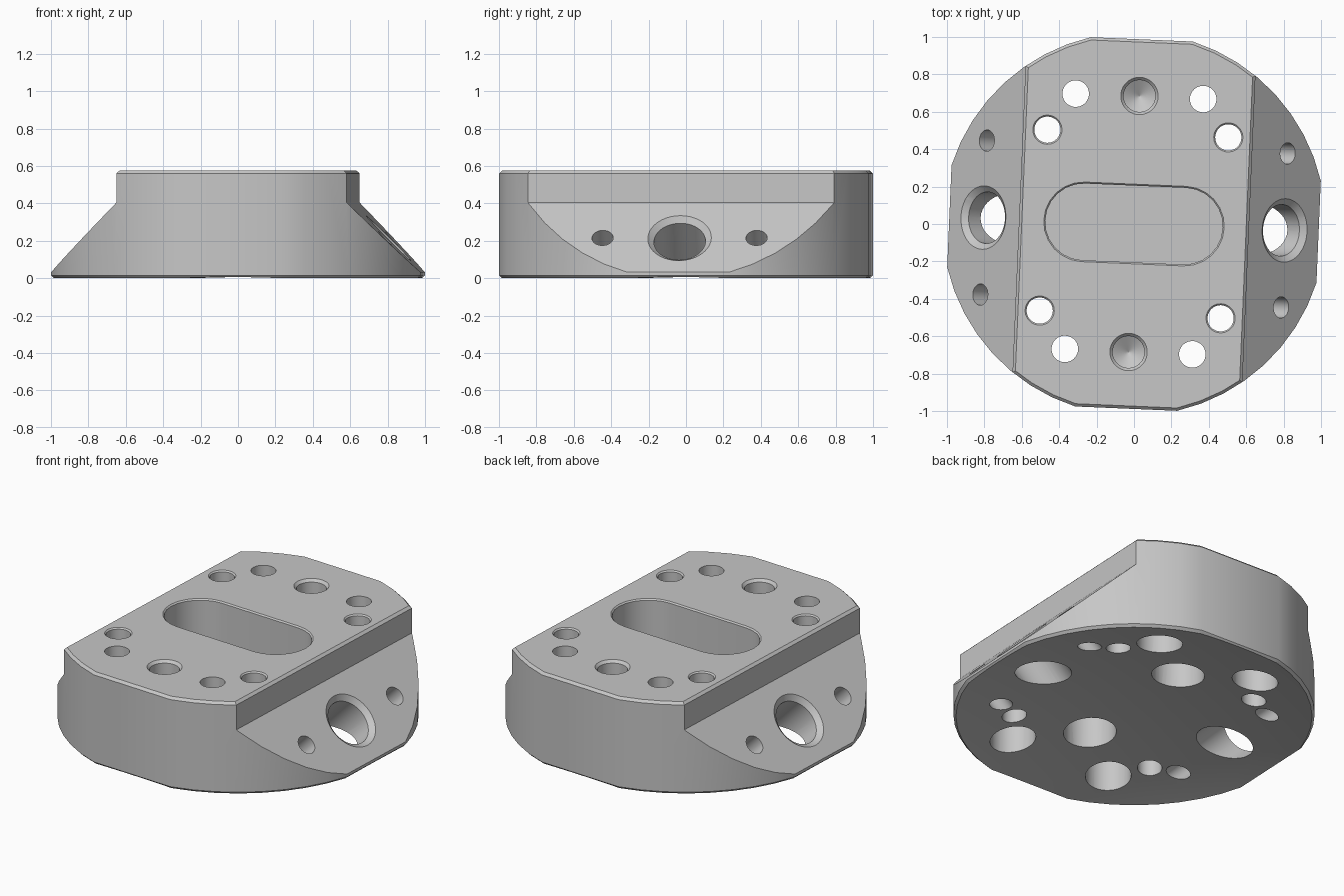
import bpy, bmesh, math
from mathutils import Vector, Matrix

cube = bpy.data.objects.get("Cube")
if cube:
    bpy.data.objects.remove(cube, do_unlink=True)

HEIGHT = 0.575
FLAT = 0.988      # half width across the four flats
RADIUS = 1.025    # round corners between the flats
EDGE = 0.015      # small chamfer
SLOPE = 1.02      # the 45 degree shoulders lie on x + z = SLOPE
TURN = math.radians(-2.44)

metal = bpy.data.materials.new("plain_grey_metal")
metal.use_nodes = True
grey = (0.57, 0.57, 0.57, 1)
metal.diffuse_color = grey
metal.node_tree.nodes["Principled BSDF"].inputs["Base Color"].default_value = grey


def make(name, bm):
    bmesh.ops.recalc_face_normals(bm, faces=bm.faces)
    mesh = bpy.data.meshes.new(name)
    bm.to_mesh(mesh)
    bm.free()
    mesh.materials.append(metal)
    ob = bpy.data.objects.new(name, mesh)
    bpy.context.collection.objects.link(ob)
    return ob


def loft(name, rings):
    """Closed solid through rings of equal point count."""
    bm = bmesh.new()
    loops = [[bm.verts.new(p) for p in ring] for ring in rings]
    n = len(loops[0])
    for a, b in zip(loops, loops[1:]):
        for i in range(n):
            j = (i + 1) % n
            bm.faces.new((a[i], a[j], b[j], b[i]))
    bm.faces.new(loops[0])
    bm.faces.new(loops[-1])
    return make(name, bm)


def outline(flat, radius, z, steps=8):
    """Circle with four flats."""
    start = math.acos(flat / radius)
    span = math.pi / 2 - 2 * start
    return [(radius * math.cos(a), radius * math.sin(a), z)
            for q in range(4) for k in range(steps + 1)
            for a in [q * math.pi / 2 + start + span * k / steps]]


def stadium(length, radius, z, steps=12):
    pts = []
    for side in (0, 1):
        cx = (length - radius) * (1 - 2 * side)
        for k in range(steps + 1):
            a = -math.pi / 2 + math.pi * (side + k / steps)
            pts.append((cx + radius * math.cos(a), radius * math.sin(a), z))
    return pts


cutters = []


def drill(at, axis, profile, sides=40):
    """Turned cutter: profile of (radius, distance along axis)."""
    m = Matrix.Translation(at) @ Vector(axis).to_track_quat('Z', 'Y').to_matrix().to_4x4()
    rings = [[m @ Vector((r * math.cos(t), r * math.sin(t), h))
              for t in (2 * math.pi * i / sides for i in range(sides))]
             for r, h in profile]
    cutters.append(loft("hole_cutter", rings))


# Main block with chamfered rims
body = loft("flange_block", [
    outline(FLAT - EDGE, RADIUS - EDGE, 0),
    outline(FLAT, RADIUS, EDGE),
    outline(FLAT, RADIUS, HEIGHT - EDGE),
    outline(FLAT - EDGE, RADIUS - EDGE, HEIGHT)])

UP = (0, 0, 1)

# Shallow dished underside
drill((0, 0, 0), UP,
      [(r, 0.1 * (1 - (r / 1.01) ** 2)) for r in (0.1 * k for k in range(12, 0, -1))],
      sides=64)

# Sloped shoulders on both sides
shoulder = [(0.59, 0.585), (0.615, 0.56), (0.615, SLOPE - 0.615),
            (1.2, SLOPE - 1.2), (1.2, 0.7), (0.59, 0.7)]
for s in (1, -1):
    cutters.append(loft("shoulder_cutter",
                        [[(s * x, y, z) for x, z in shoulder] for y in (-1.3, 1.3)]))

# Central pocket
cutters.append(loft("pocket_cutter", [
    stadium(0.475, 0.205, 0.17), stadium(0.475, 0.205, HEIGHT - 0.008),
    stadium(0.483, 0.213, HEIGHT), stadium(0.483, 0.213, 0.7)]))

for sy in (1, -1):
    # Blind drilled holes on top, with pointed ends
    drill((0, sy * 0.685, HEIGHT), UP,
          [(0.002, -0.35), (0.085, -0.3), (0.085, -0.016), (0.1, 0), (0.1, 0.1)])
    # Wide blind holes underneath
    drill((0, sy * 0.41, 0), UP, [(0.15, -0.1), (0.15, 0.3)])
    for sx in (1, -1):
        # Screw holes, counterbored from below
        drill((sx * 0.341, sy * 0.683, 0), UP,
              [(0.13, -0.1), (0.13, 0.25), (0.071, 0.25), (0.071, 0.7)])
        # Straight through holes with a fine chamfer
        drill((sx * 0.484, sy * 0.484, 0), UP,
              [(0.07, -0.1), (0.07, HEIGHT - 0.008), (0.078, HEIGHT), (0.078, 0.7)])
        # Small slanted holes, square to the shoulder
        drill((sx * 0.805, sy * 0.412, SLOPE - 0.805), (sx, 0, 1),
              [(0.057, -0.45), (0.057, 0.12)])

for s in (1, -1):
    # Large slanted through holes with a countersink
    drill((s * 0.806, 0, SLOPE - 0.806), (s, 0, 1),
          [(0.138, -0.6), (0.138, -0.026), (0.17, 0), (0.17, 0.15)])

# Cut everything out of the block
for c in cutters:
    c.hide_render = True
    mod = body.modifiers.new("cut", 'BOOLEAN')
    mod.operation = 'DIFFERENCE'
    mod.solver = 'EXACT'
    mod.object = c
bpy.context.view_layer.update()
graph = bpy.context.evaluated_depsgraph_get()
solid = bpy.data.meshes.new_from_object(body.evaluated_get(graph))
body.modifiers.clear()
body.data = solid
for c in cutters:
    bpy.data.objects.remove(c, do_unlink=True)

# Slight turn about the vertical axis
body.data.transform(Matrix.Rotation(TURN, 4, 'Z'))

bpy.ops.object.select_all(action='DESELECT')
body.select_set(True)
bpy.context.view_layer.objects.active = body
bpy.ops.object.shade_smooth_by_angle(angle=math.radians(25))
